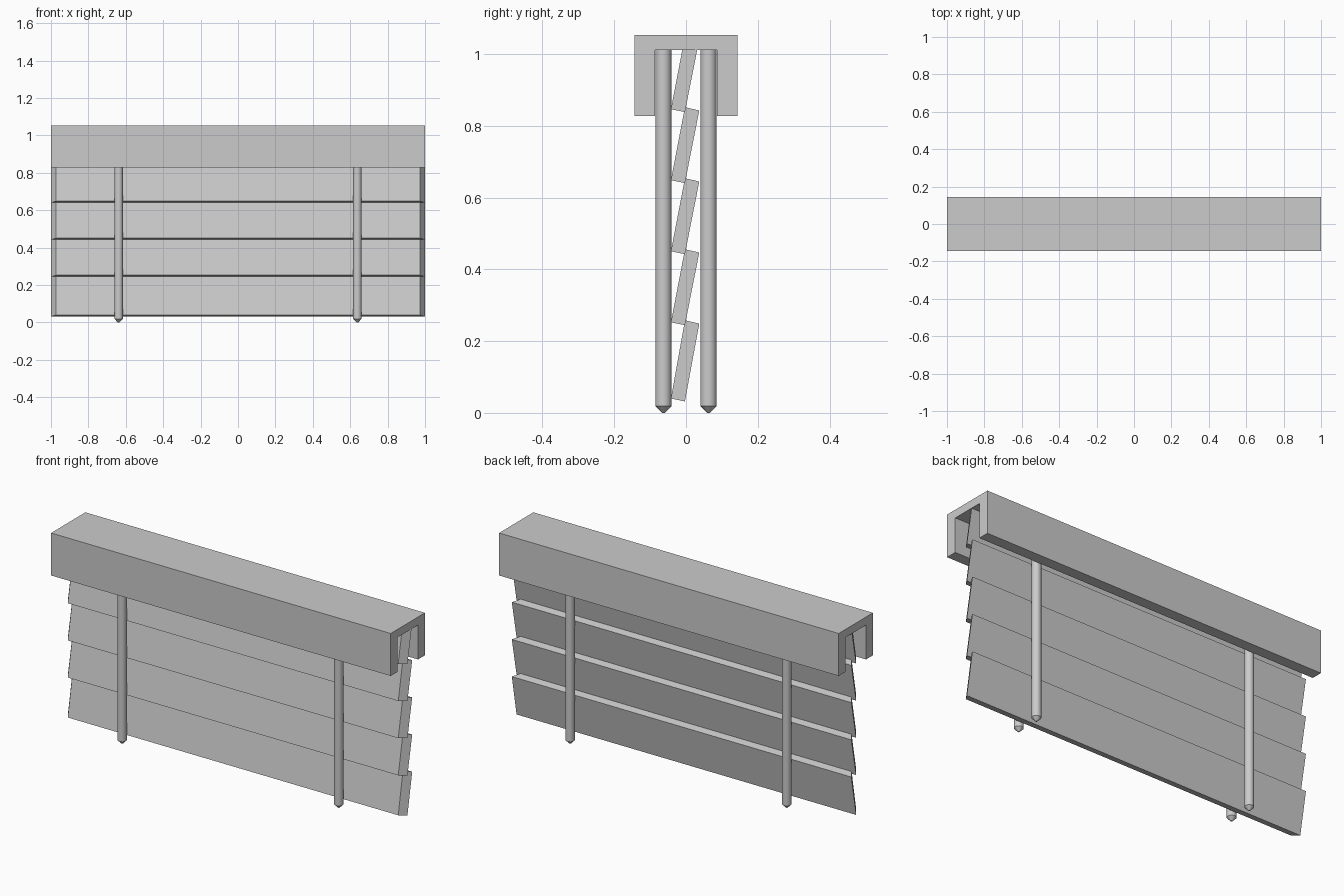
import bpy, bmesh, math

if "Cube" in bpy.data.objects:
    bpy.data.objects.remove(bpy.data.objects["Cube"])


def make_object(name, bm):
    bmesh.ops.recalc_face_normals(bm, faces=bm.faces[:])
    mesh = bpy.data.meshes.new(name)
    bm.to_mesh(mesh)
    bm.free()
    obj = bpy.data.objects.new(name, mesh)
    bpy.context.collection.objects.link(obj)
    return obj


def extrude_profile(name, points):
    """Span a (y, z, half_length) profile along x."""
    bm = bmesh.new()
    left = [bm.verts.new((-h, y, z)) for y, z, h in points]
    right = [bm.verts.new((h, y, z)) for y, z, h in points]
    bm.faces.new(left)
    bm.faces.new(right)
    n = len(points)
    for i in range(n):
        j = (i + 1) % n
        bm.faces.new((left[i], left[j], right[j], right[i]))
    return make_object(name, bm)


def lathe(name, profile, location, sides=32):
    """Spin an (r, z) profile around a vertical axis."""
    bm = bmesh.new()
    verts = [bm.verts.new((r, 0, z)) for r, z in profile]
    edges = [bm.edges.new(pair) for pair in zip(verts, verts[1:])]
    bmesh.ops.spin(bm, geom=verts + edges, cent=(0, 0, 0), axis=(0, 0, 1),
                   angle=math.tau, steps=sides)
    bmesh.ops.remove_doubles(bm, verts=bm.verts[:], dist=1e-5)
    obj = make_object(name, bm)
    obj.location = location
    bpy.ops.object.select_all(action='DESELECT')
    obj.select_set(True)
    bpy.context.view_layer.objects.active = obj
    bpy.ops.object.shade_smooth_by_angle(angle=math.radians(30))
    return obj


# Top rail: inverted U channel
W, IN, LOW, ROOF, TOP = 0.144, 0.086, 0.828, 1.011, 1.054
extrude_profile("top_rail", [(y, z, 1.0) for y, z in (
    (-W, LOW), (-IN, LOW), (-IN, ROOF), (IN, ROOF),
    (IN, LOW), (W, LOW), (W, TOP), (-W, TOP))])

# Overlapping tilted slats with mitred ends, wider at the back
FRONT, BACK, PITCH = 0.973, 1.0, 0.198
for i in range(5):
    low = 0.04 if i == 0 else 0.0545 + PITCH * i
    top = 0.258 + PITCH * i
    extrude_profile(f"slat_{i + 1}", [
        (-0.042, low, FRONT), (-0.003, low - 0.008, BACK),
        (0.037, top - 0.009, BACK), (-0.003, top, FRONT)])

# Four posts with pointed feet
R = 0.0225
for side, sx in (("left", -1), ("right", 1)):
    for face, sy in (("front", -1), ("back", 1)):
        lathe(f"{face}_{side}_post",
              [(0, 0), (0.004, 0), (R, 0.019), (R, ROOF), (0, ROOF)],
              (sx * 0.638, sy * 0.063, 0))
